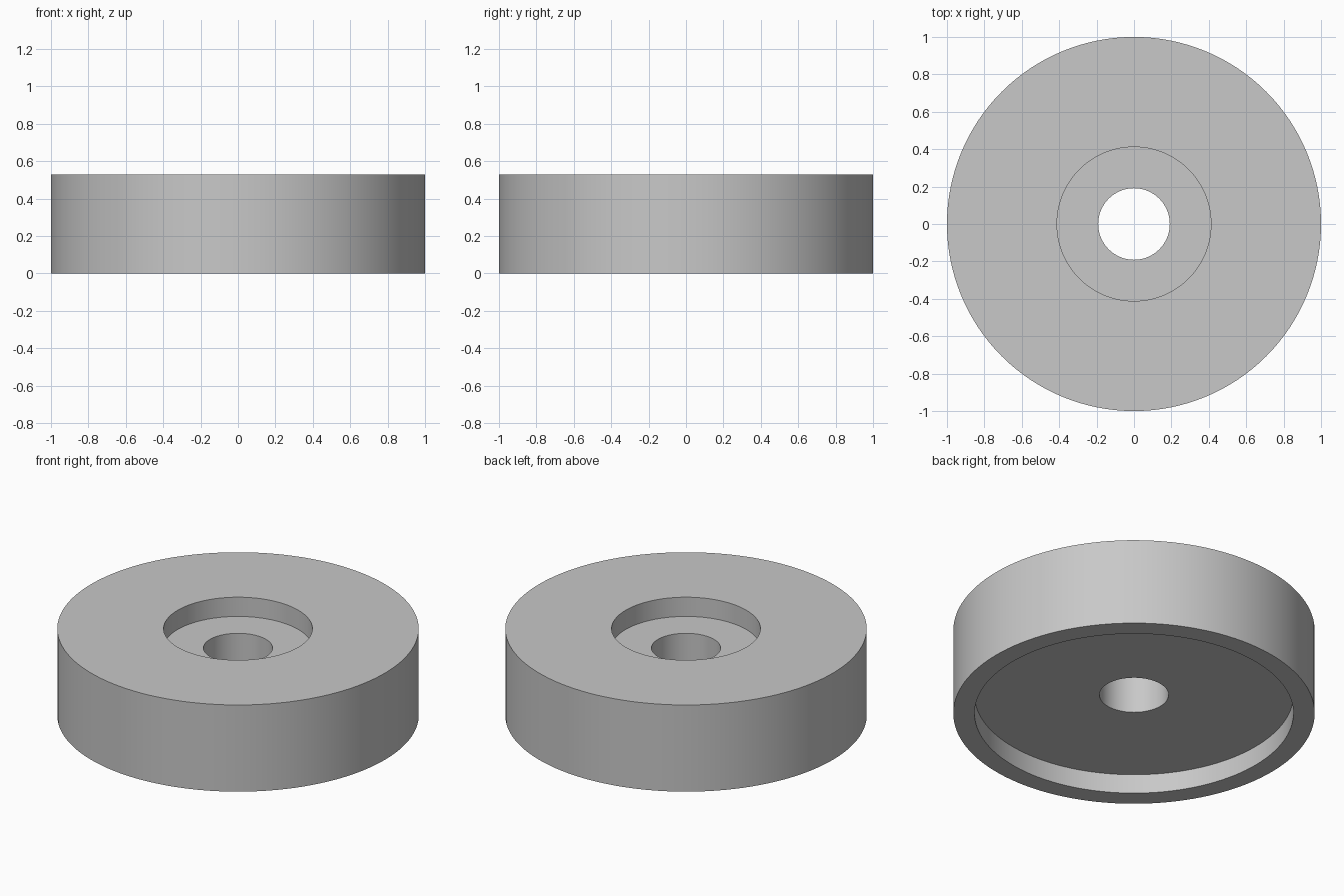
import bpy, bmesh, math

cube = bpy.data.objects.get("Cube")
if cube:
    bpy.data.objects.remove(cube, do_unlink=True)

SEGMENTS = 128
UNIT = 1 / 17          # the disc is 17 units in radius
HEIGHT = 9 * UNIT
RECESS = 2 * UNIT      # depth of both recesses
HOLE, COUNTERBORE, UNDERCUT, RIM = (r * UNIT for r in (3.25, 7, 15, 17))

# One grey material
grey = bpy.data.materials.new("light_grey")
grey.use_nodes = True
colour = (0.58, 0.58, 0.58, 1)
grey.diffuse_color = colour
grey.node_tree.nodes["Principled BSDF"].inputs["Base Color"].default_value = colour

# Closed cross-section of the disc: bore, counterbore, outer wall, underside recess
profile = [
    (HOLE, RECESS), (HOLE, HEIGHT - RECESS),
    (COUNTERBORE, HEIGHT - RECESS), (COUNTERBORE, HEIGHT),
    (RIM, HEIGHT), (RIM, 0),
    (UNDERCUT, 0), (UNDERCUT, RECESS),
]

# Turn the cross-section around the z axis
bm = bmesh.new()
verts = [bm.verts.new((r, 0, z)) for r, z in profile]
edges = [bm.edges.new((a, b)) for a, b in zip(verts, verts[1:] + verts[:1])]
bmesh.ops.spin(bm, geom=verts + edges, cent=(0, 0, 0), axis=(0, 0, 1),
               angle=math.tau, steps=SEGMENTS, use_merge=True)
bmesh.ops.remove_doubles(bm, verts=bm.verts, dist=1e-5)
bmesh.ops.recalc_face_normals(bm, faces=bm.faces)

mesh = bpy.data.meshes.new("recessed_disc")
bm.to_mesh(mesh)
bm.free()
mesh.materials.append(grey)

disc = bpy.data.objects.new("recessed_disc", mesh)
bpy.context.collection.objects.link(disc)

# Smooth round walls, sharp rims
bpy.context.view_layer.objects.active = disc
disc.select_set(True)
bpy.ops.object.shade_smooth_by_angle(angle=math.radians(30))
